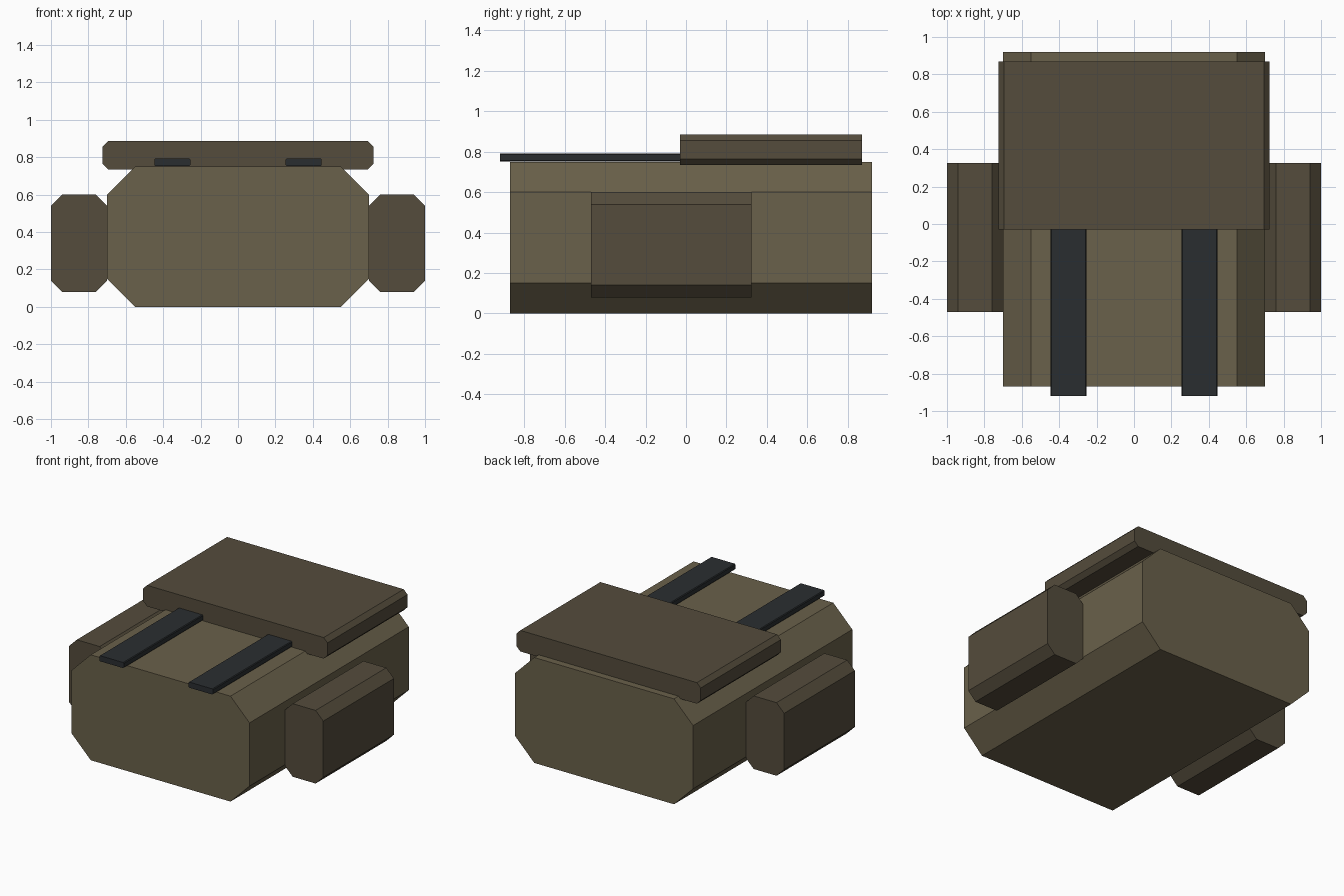
import bpy, bmesh

if "Cube" in bpy.data.objects:
    bpy.data.objects.remove(bpy.data.objects["Cube"])


def material(name, rgb):
    m = bpy.data.materials.new(name)
    m.diffuse_color = (*rgb, 1)
    m.use_nodes = True
    m.node_tree.nodes["Principled BSDF"].inputs["Base Color"].default_value = m.diffuse_color
    return m


CANVAS = material("canvas", (0.144, 0.119, 0.069))
DARK_CANVAS = material("dark_canvas", (0.089, 0.072, 0.045))
WEBBING = material("webbing", (0.023, 0.027, 0.030))


def chamfered_bar(name, x, y, z, c, mat):
    """Octagonal x-z profile with corner cut c, extruded along y."""
    (x0, x1), (y0, y1), (z0, z1) = x, y, z
    profile = [(x0 + c, z0), (x1 - c, z0), (x1, z0 + c), (x1, z1 - c),
               (x1 - c, z1), (x0 + c, z1), (x0, z1 - c), (x0, z0 + c)]
    bm = bmesh.new()
    face = bm.faces.new([bm.verts.new((px, y0, pz)) for px, pz in profile])
    ext = bmesh.ops.extrude_face_region(bm, geom=[face])
    verts = [g for g in ext["geom"] if isinstance(g, bmesh.types.BMVert)]
    bmesh.ops.translate(bm, verts=verts, vec=(0, y1 - y0, 0))
    bmesh.ops.recalc_face_normals(bm, faces=bm.faces)
    mesh = bpy.data.meshes.new(name)
    bm.to_mesh(mesh)
    bm.free()
    mesh.materials.append(mat)
    ob = bpy.data.objects.new(name, mesh)
    bpy.context.collection.objects.link(ob)
    return ob


# Main bag and its lid flap
chamfered_bar("bag_body", (-0.70, 0.70), (-0.87, 0.92), (0, 0.75), 0.15, CANVAS)
chamfered_bar("lid_flap", (-0.725, 0.725), (-0.03, 0.87), (0.735, 0.885), 0.03, DARK_CANVAS)

# Side pockets and straps, one per side
for side, s in (("left", -1), ("right", 1)):
    chamfered_bar(side + "_pocket", sorted((s * 0.70, s * 1.0)), (-0.47, 0.325),
                  (0.08, 0.60), 0.06, DARK_CANVAS)
    chamfered_bar(side + "_strap", sorted((s * 0.255, s * 0.447)), (-0.92, 0.02),
                  (0.752, 0.792), 0.005, WEBBING)
